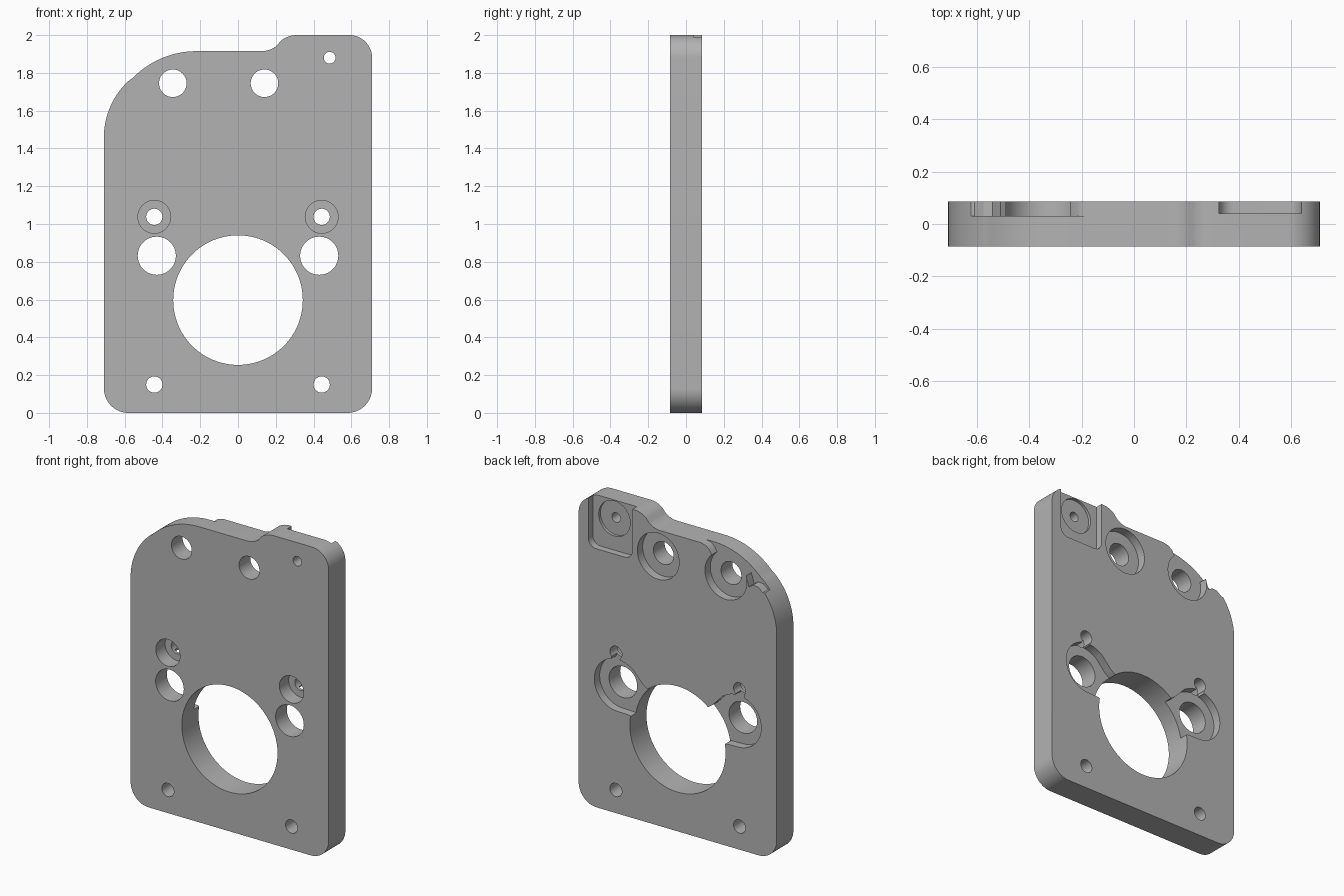
import bpy, bmesh
from math import sin, cos, radians

if "Cube" in bpy.data.objects:
    bpy.data.objects.remove(bpy.data.objects["Cube"])

HALF = 0.085            # half the plate thickness
FRONT, BACK, OUT = -HALF, HALF, 0.2

grey = bpy.data.materials.new("machined_grey")
grey.use_nodes = True
colour = (0.45, 0.45, 0.45, 1)
grey.diffuse_color = colour
grey.node_tree.nodes["Principled BSDF"].inputs["Base Color"].default_value = colour


def arc(cx, cz, r, start, end, steps=16):
    angles = [radians(start + (end - start) * i / steps) for i in range(steps + 1)]
    return [(cx + r * cos(a), cz + r * sin(a)) for a in angles]


def circle(cx, cz, r, steps=48):
    return arc(cx, cz, r, 0, 360, steps)[:-1]


def mirrored(points, side):
    return [(side * x, z) for x, z in points]


def prism(name, points, y0, y1):
    """Extrude an x-z outline from y0 to y1."""
    bm = bmesh.new()
    face = bm.faces.new([bm.verts.new((x, y0, z)) for x, z in points])
    moved = bmesh.ops.extrude_face_region(bm, geom=[face])["geom"]
    verts = [v for v in moved if isinstance(v, bmesh.types.BMVert)]
    bmesh.ops.translate(bm, verts=verts, vec=(0, y1 - y0, 0))
    bmesh.ops.recalc_face_normals(bm, faces=bm.faces)
    mesh = bpy.data.meshes.new(name)
    bm.to_mesh(mesh)
    bm.free()
    mesh.materials.append(grey)
    obj = bpy.data.objects.new(name, mesh)
    bpy.context.collection.objects.link(obj)
    return obj


# Plate outline, counter-clockwise from the lower corner
outline = (arc(0.58, 0.13, 0.13, -90, 0) + arc(0.59, 1.88, 0.12, 0, 90)
           + arc(0.31, 1.87, 0.13, 90, 131, 8) + arc(0.125, 2.04, 0.125, -49, -90, 8)
           + arc(-0.22, 1.4424, 0.4726, 90, 136, 16) + arc(-0.306, 1.46, 0.404, 132, 180, 16)
           + arc(-0.58, 0.13, 0.13, 180, 270))
plate = prism("mounting_plate", outline, FRONT, BACK)


def cut(points, y0=-OUT, y1=OUT):
    cutter = prism("cutter", points, y0, y1)
    cutter.hide_render = True
    mod = plate.modifiers.new("cut", "BOOLEAN")
    mod.operation, mod.solver, mod.object = "DIFFERENCE", "EXACT", cutter
    bpy.context.view_layer.objects.active = plate
    bpy.ops.object.modifier_apply(modifier=mod.name)
    mesh = cutter.data
    bpy.data.objects.remove(cutter)
    bpy.data.meshes.remove(mesh)


POCKET = 0.03           # floor of the rear pockets

# Central bore
cut(circle(0, 0.597, 0.343, 96))

# Upper holes, one with a round counterbore
cut(circle(0.14, 1.745, 0.15), POCKET, OUT)
open_pocket = (arc(-0.345, 1.745, 0.15, 48, -196, 36)
               + [(-0.51, 1.72), (-0.54, 1.74), (-0.575, 1.737), (-0.61, 1.71),
                  (-0.8, 1.71), (-0.8, 2.1), (-0.165, 2.1), (-0.165, 1.915),
                  (-0.2, 1.907), (-0.225, 1.887)])
cut(open_pocket, POCKET, OUT)
for x in (0.14, -0.345):
    cut(circle(x, 1.745, 0.073))

# Corner pocket open to the top edge, with a shallow seat and small hole
cut(arc(0.38, 1.73, 0.055, 180, 270, 8) + arc(0.585, 1.73, 0.055, 270, 360, 8)
    + [(0.64, 2.1), (0.325, 2.1)], 0.04, OUT)
cut(circle(0.485, 1.88, 0.113), 0.022, OUT)
cut(circle(0.485, 1.88, 0.031))

# Side pockets that run into the central bore
for side in (1, -1):
    ear = (arc(0.43, 0.83, 0.168, -90, 120, 36)
           + [(0.325, 0.965), (0.25, 0.885), (0.2, 0.85), (0.2, 0.625),
              (0.31, 0.625), (0.325, 0.65), (0.35, 0.66)])
    cut(mirrored(ear, side), POCKET, OUT)
    neck = [(0.41, 0.96), (0.48, 0.96), (0.47, 1.04), (0.42, 1.04)]
    cut(mirrored(neck, side), POCKET, OUT)
    cut(circle(side * 0.43, 0.832, 0.101))
    cut(circle(side * 0.443, 1.038, 0.043))
    cut(circle(side * 0.443, 1.038, 0.087), -OUT, 0.01)
    cut(circle(side * 0.443, 0.15, 0.043))

bpy.ops.object.select_all(action="DESELECT")
plate.select_set(True)
bpy.context.view_layer.objects.active = plate
bpy.ops.object.shade_smooth_by_angle(angle=radians(30))
